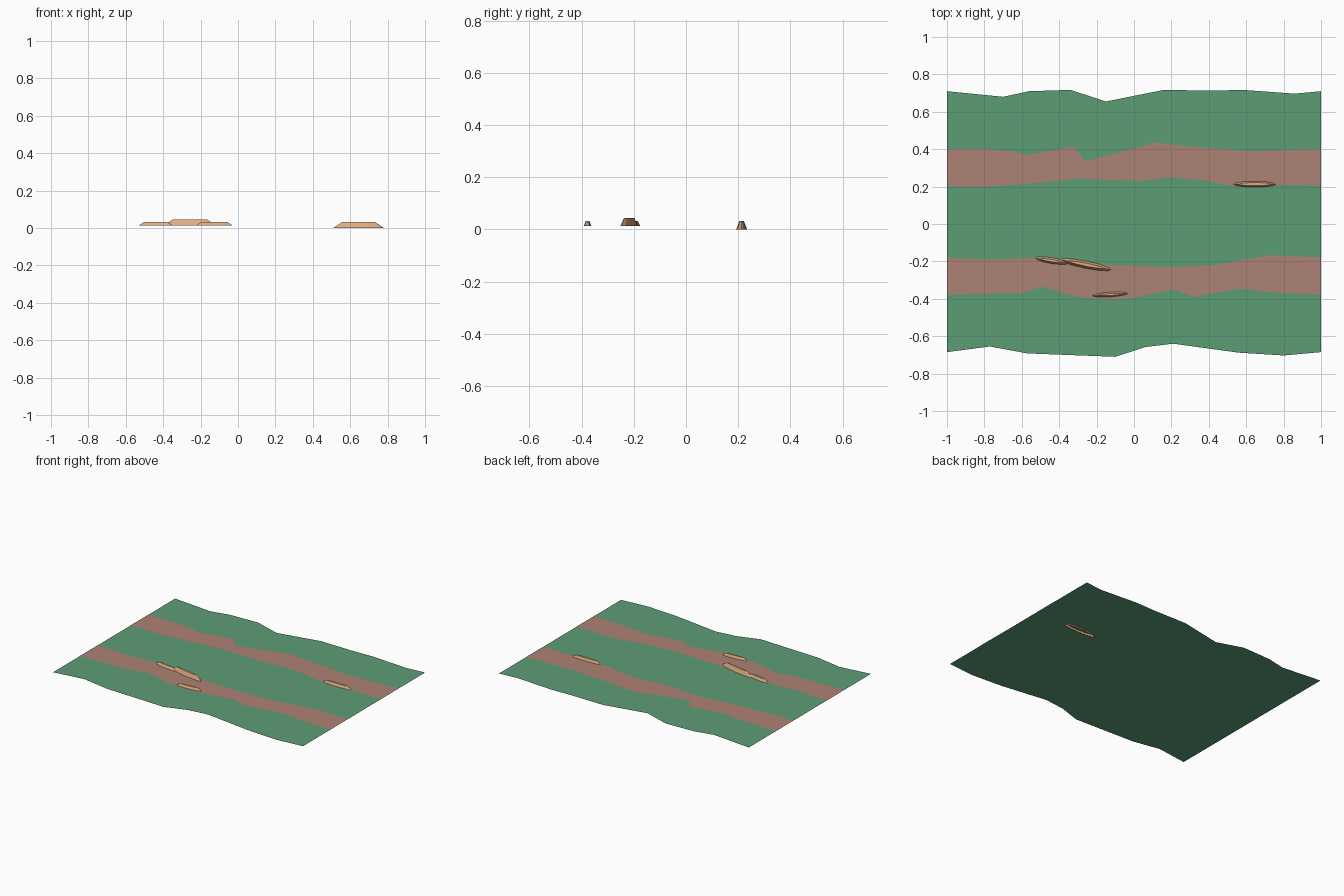
import bpy, bmesh, math
from mathutils import Vector

if "Cube" in bpy.data.objects:
    bpy.data.objects.remove(bpy.data.objects["Cube"])

GROUND_Z = 0.0135


def material(name, rgb):
    m = bpy.data.materials.new(name)
    m.diffuse_color = (*rgb, 1)
    m.use_nodes = True
    m.node_tree.nodes["Principled BSDF"].inputs["Base Color"].default_value = m.diffuse_color
    return m


green = material("grass green", (0.107, 0.337, 0.178))
dirt = material("dirt brown", (0.423, 0.223, 0.178))
tan = material("light tan", (0.745, 0.413, 0.223))


def finish(name, bm, mat):
    me = bpy.data.meshes.new(name)
    bm.to_mesh(me)
    bm.free()
    me.materials.append(mat)
    ob = bpy.data.objects.new(name, me)
    bpy.context.collection.objects.link(ob)
    return ob


def sheet(name, lower, upper, z, mat):
    """Flat sheet between a lower and an upper edge, both given left to right."""
    bm = bmesh.new()
    bm.faces.new([bm.verts.new((x, y, z)) for x, y in lower + upper[::-1]])
    bmesh.ops.triangulate(bm, faces=bm.faces[:])
    return finish(name, bm, mat)


def ridge(name, a, b, z0, z1, width, inset=0.05, top=0.4, n=6):
    """Open-bottomed clod: pointed oval base from a to b, smaller oval on top."""
    a, b = Vector(a), Vector(b)
    axis = b - a
    half = axis.length / 2
    u = axis.normalized()
    v = Vector((-u.y, u.x))
    mid = (a + b) / 2
    bm = bmesh.new()

    def ring(h, w, z):
        vs = []
        for i in range(2 * n):
            t = math.pi * i / n
            s = math.sin(t)
            p = mid + u * h * math.cos(t) + v * w * s
            vs.append(bm.verts.new((p.x, p.y, z)))
        return vs

    lo = ring(half, width / 2, z0)
    hi = ring(half - inset, width / 2 * top, z1)
    for i in range(2 * n):
        j = (i + 1) % (2 * n)
        bm.faces.new((lo[i], lo[j], hi[j], hi[i]))
    bm.faces.new(hi)
    return finish(name, bm, tan)


# Grass field with wavy front and back edges
sheet("grass_field",
      [(-1, -.685), (-.77, -.655), (-.57, -.692), (-.1, -.71), (.06, -.658),
       (.21, -.64), (.56, -.688), (.8, -.703), (1, -.685)],
      [(-1, .71), (-.7, .68), (-.56, .71), (-.34, .717), (-.15, .655),
       (.16, .717), (.42, .713), (.58, .717), (.86, .697), (1, .71)],
      GROUND_Z, green)

# Two worn wheel tracks with torn notches
sheet("back_track",
      [(-1, .2), (-.78, .2), (-.5, .222), (-.305, .243), (-.45, .335),
       (-.3, .295), (.04, .23), (.19, .25), (.37, .235), (.52, .205), (.8, .21), (1, .205)],
      [(-1, .4), (-.82, .4), (-.65, .39), (-.57, .37), (-.32, .415), (-.26, .335),
       (0, .405), (.11, .435), (.29, .415), (.67, .305), (.605, .39), (1, .4)],
      GROUND_Z + 0.001, dirt)
sheet("front_track",
      [(-1, -.378), (-.6, -.368), (-.49, -.335), (-.3, -.39), (-.1, -.405), (.02, -.39),
       (.21, -.35), (.32, -.39), (.56, -.345), (.75, -.365), (1, -.378)],
      [(-1, -.18), (-.75, -.19), (-.55, -.18), (-.35, -.205), (-.13, -.245), (-.03, -.275),
       (-.12, -.22), (.2, -.23), (.43, -.22), (.72, -.167), (1, -.178)],
      GROUND_Z + 0.001, dirt)

# Raised dirt clods along the tracks
ridge("back_right_clod", (.51, .213), (.78, .213), 0, .033, .042)
ridge("front_left_clod", (-.53, -.182), (-.35, -.21), GROUND_Z, .033, .032, .03)
ridge("front_middle_clod", (-.395, -.19), (-.12, -.245), GROUND_Z, .044, .04, .045)
ridge("front_edge_clod", (-.225, -.383), (-.03, -.371), GROUND_Z, .033, .026, .03)
